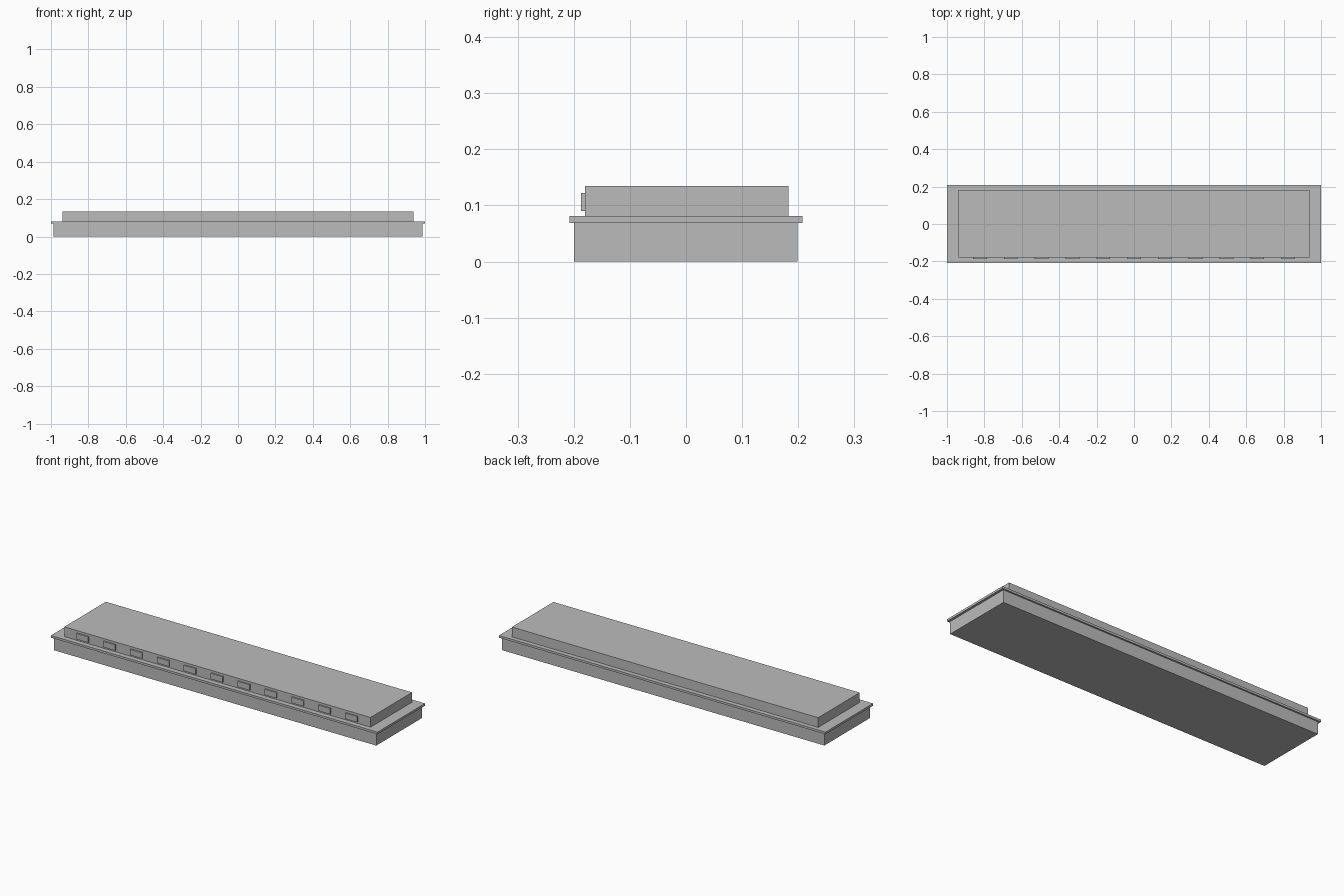
import bpy

# Remove the default cube
if "Cube" in bpy.data.objects:
    bpy.data.objects.remove(bpy.data.objects["Cube"], do_unlink=True)

# Single grey finish
grey = bpy.data.materials.new("plain_grey")
grey.use_nodes = True
colour = (0.5, 0.5, 0.5, 1.0)
grey.diffuse_color = colour
grey.node_tree.nodes["Principled BSDF"].inputs["Base Color"].default_value = colour


def box(name, x, y, z):
    """Add a box from its (low, high) extents on each axis."""
    spans = (x, y, z)
    bpy.ops.mesh.primitive_cube_add(size=1)
    ob = bpy.context.object
    ob.name = name
    ob.location = [(lo + hi) / 2 for lo, hi in spans]
    ob.scale = [hi - lo for lo, hi in spans]
    bpy.ops.object.transform_apply(location=False, rotation=False, scale=True)
    ob.data.materials.append(grey)
    return ob


# Lower storey, projecting ledge and set-back upper storey
box("lower_storey", (-0.987, 0.987), (-0.2, 0.199), (0, 0.069))
box("ledge", (-1, 1), (-0.208, 0.208), (0.069, 0.081))
box("upper_storey", (-0.938, 0.938), (-0.18, 0.183), (0.081, 0.135))

# Row of window blocks along the front of the upper storey
COUNT, SPACING, HALF_WIDTH = 11, 0.1647, 0.0367
for i in range(COUNT):
    cx = (i - (COUNT - 1) / 2) * SPACING
    box(f"window_{i + 1}", (cx - HALF_WIDTH, cx + HALF_WIDTH),
        (-0.187, -0.18), (0.09, 0.122))
